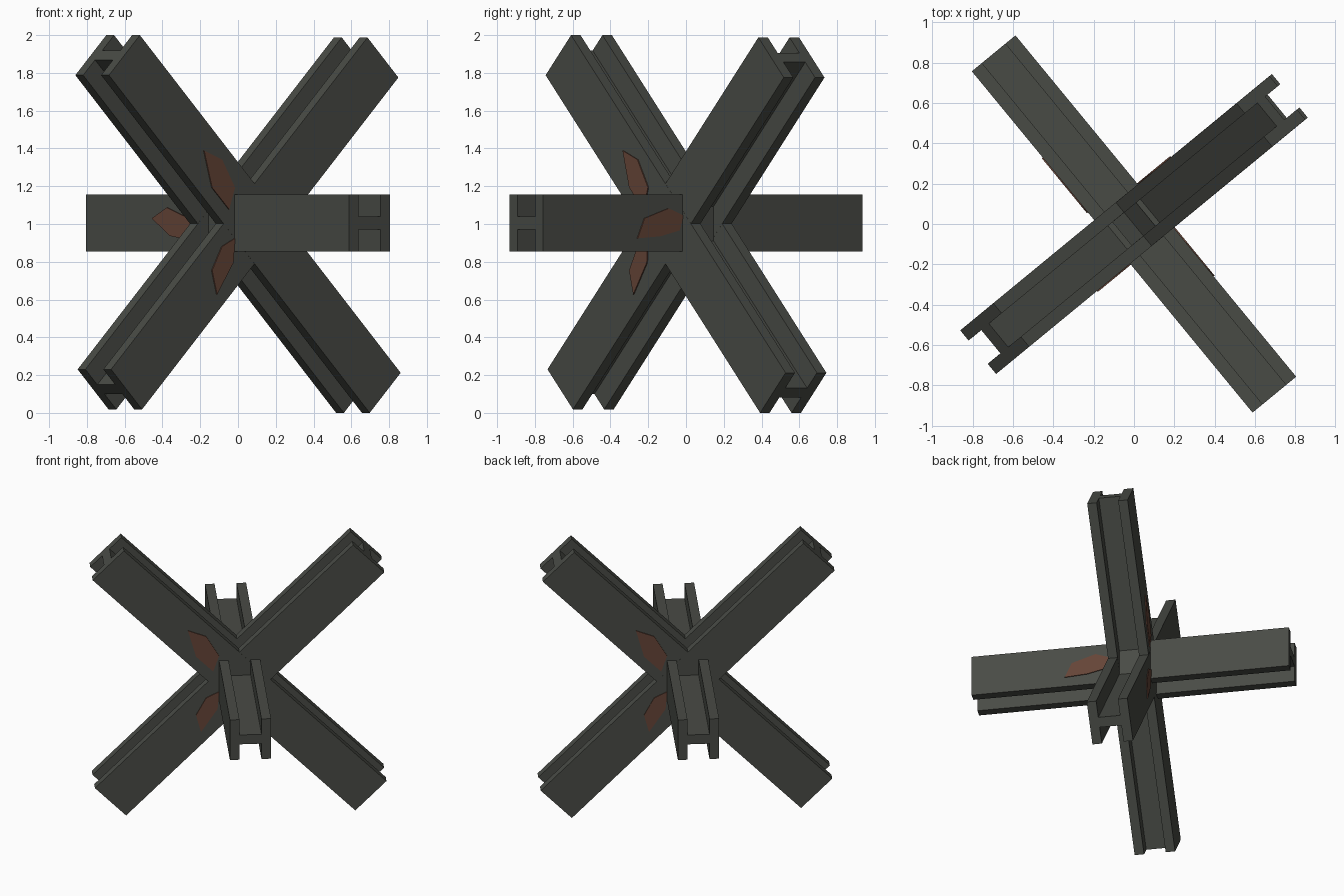
import bpy, bmesh
from mathutils import Vector

if "Cube" in bpy.data.objects:
    bpy.data.objects.remove(bpy.data.objects["Cube"])

U = Vector((0.772, 0.635, 0)).normalized()    # horizontal axis of the X plane
W = Vector((U.y, -U.x, 0))                    # axis of the level beam
Z = Vector((0, 0, 1))


def material(name, rgb):
    m = bpy.data.materials.new(name)
    m.diffuse_color = (*rgb, 1)
    m.use_nodes = True
    m.node_tree.nodes["Principled BSDF"].inputs["Base Color"].default_value = m.diffuse_color
    return m


STEEL = material("dark_steel", (0.066, 0.07, 0.06))
RUST = material("rust", (0.13, 0.058, 0.038))


def extrude(name, points, depth, mat):
    """Closed outline swept along a depth vector."""
    bm = bmesh.new()
    face = bm.faces.new([bm.verts.new(p) for p in points])
    new = bmesh.ops.extrude_face_region(bm, geom=[face])["geom"]
    bmesh.ops.translate(bm, vec=depth, verts=[v for v in new if isinstance(v, bmesh.types.BMVert)])
    bmesh.ops.recalc_face_normals(bm, faces=bm.faces)
    me = bpy.data.meshes.new(name)
    bm.to_mesh(me)
    bm.free()
    me.materials.append(mat)
    ob = bpy.data.objects.new(name, me)
    bpy.context.collection.objects.link(ob)
    return ob


def h_beam(name, axis, normal, length, depth, centre_z, width=0.30, flange=0.065, web=0.07):
    """H-section beam; flanges face along normal."""
    side = axis.cross(normal)
    d, i, w, t = depth / 2, depth / 2 - flange, width / 2, web / 2
    half = [(d, w), (i, w), (i, t), (-i, t), (-i, w), (-d, w)]
    profile = half + [(-a, -b) for a, b in half]
    start = Z * centre_z - axis * length / 2
    extrude(name, [start + normal * a + side * b for a, b in profile], axis * length, STEEL)


# Level beam and the two crossed diagonal beams
h_beam("level_beam", W, U, 2.19, 0.28, 1.005)
h_beam("falling_diagonal_beam", (U - Z).normalized(), W, 2.528, 0.28, 1.0)
h_beam("rising_diagonal_beam", (U + Z).normalized(), W, 2.485, 0.279, 1.003)


def patch(name, along, normal, outline):
    """Thin rust flake lying on an outer flange face."""
    pts = [normal * 0.137 + along * a + Z * z for a, z in outline]
    extrude(name, pts, normal * 0.009, RUST)


# Rust flakes on both faces of the X
upper = [(-.352, 1.389), (-.228, 1.341), (-.14, 1.193), (-.18, 1.077), (-.297, 1.193)]
lower = [(-.14, .924), (-.228, .881), (-.297, .754), (-.263, .627), (-.15, .796)]
for s, label in ((1, "front"), (-1, "back")):
    patch(label + "_upper_rust", U * s, W * s, upper)
    patch(label + "_lower_rust", U * s, W * s, lower)

# Rust flakes on the level beam
patch("right_beam_rust", W, U,
      [(.451, .924), (.403, 1.03), (.238, 1.083), (.136, 1.045), (.163, .966), (.294, .935)])
patch("left_beam_rust", W, -U,
      [(-.542, 1.03), (-.417, 1.087), (-.235, 1.03), (-.19, .98), (-.23, .915), (-.392, .937)])
